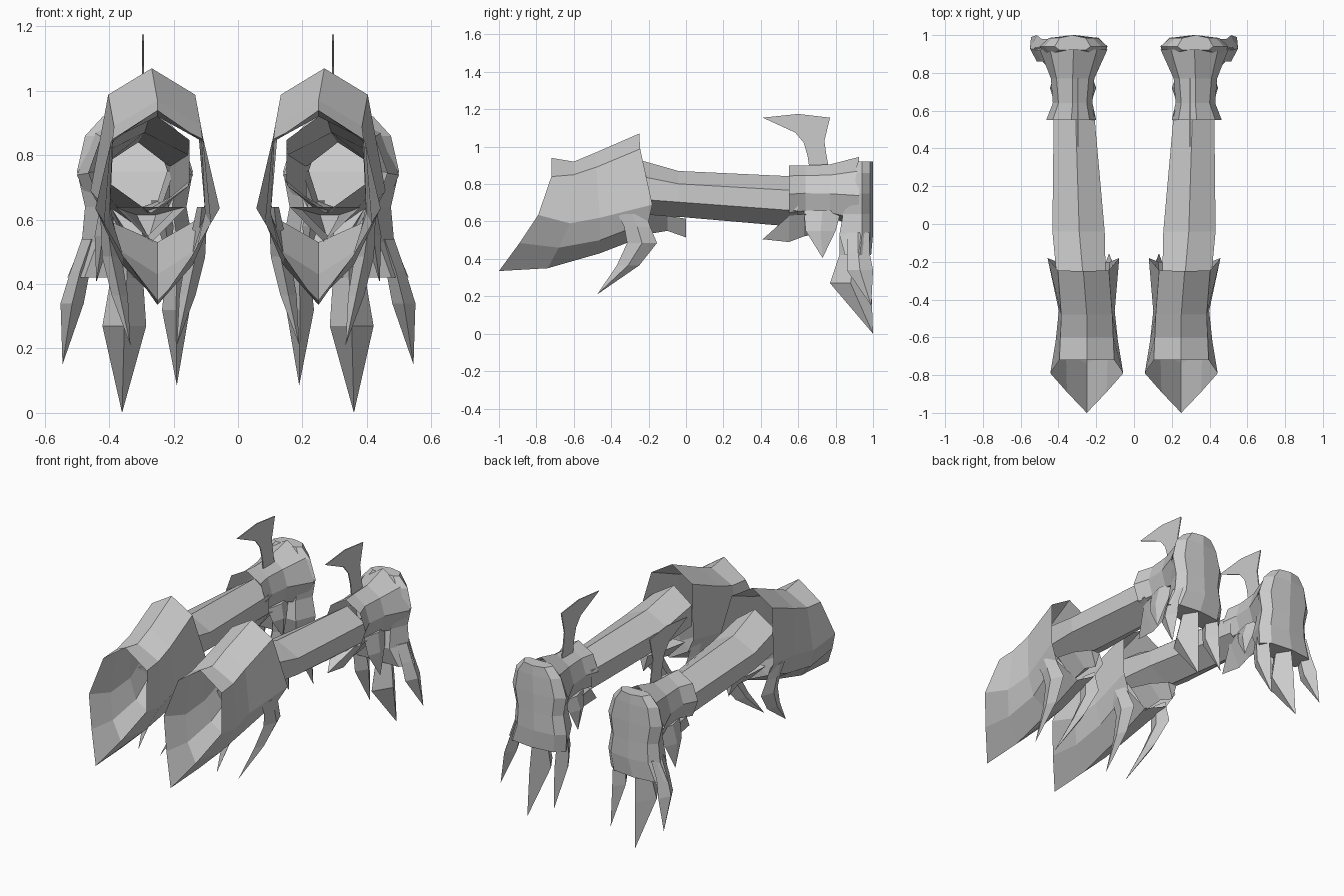
import bpy, bmesh

if "Cube" in bpy.data.objects:
    bpy.data.objects.remove(bpy.data.objects["Cube"])


def finish(name, bm):
    """Flat-shaded object, mirrored to the other arm."""
    bmesh.ops.remove_doubles(bm, verts=bm.verts, dist=0.0005)
    bmesh.ops.recalc_face_normals(bm, faces=bm.faces)
    me = bpy.data.meshes.new(name)
    bm.to_mesh(me)
    bm.free()
    ob = bpy.data.objects.new(name, me)
    bpy.context.collection.objects.link(ob)
    ob.modifiers.new("Mirror", 'MIRROR').use_mirror_merge = False
    return ob


def loft(name, rings, caps=(False, False)):
    """Skin closed rings of equal point count."""
    bm = bmesh.new()
    vs = [[bm.verts.new(p) for p in r] for r in rings]
    n = len(vs[0])
    for a, b in zip(vs, vs[1:]):
        for i in range(n):
            j = (i + 1) % n
            bm.faces.new((a[i], a[j], b[j], b[i]))
    if caps[0]:
        bm.faces.new(vs[0])
    if caps[1]:
        bm.faces.new(vs[-1])
    return finish(name, bm)


def hexring(y, x0, x1, z0, z1, top=None):
    """Six-sided arm section with a ridge on top and bottom."""
    xm, h = top or (x0 + x1) / 2, z1 - z0
    return [(xm, y, z1), (x1, y, z0 + .72 * h), (x1, y, z0 + .32 * h),
            (xm, y, z0), (x0, y, z0 + .32 * h), (x0, y, z0 + .72 * h)]


def octring(y, x0, x1, z0, z1, inset):
    """Eight-sided cuff section, widest at mid height."""
    xm, h = (x0 + x1) / 2, z1 - z0
    return [(xm, y, z1), (x1 - inset, y, z0 + .8 * h), (x1, y, z0 + .45 * h),
            (x1 - inset, y, z0 + .1 * h), (xm, y, z0), (x0 + inset, y, z0 + .1 * h),
            (x0, y, z0 + .45 * h), (x0 + inset, y, z0 + .8 * h)]


def diamond(x, y, z, hx, hy):
    return [(x - hx, y, z), (x, y - hy, z), (x + hx, y, z), (x, y + hy, z)]


def spike(name, sections):
    loft(name, [diamond(*s) for s in sections], (True, False))


# Elbow shell: half profile points (half width, y, z) from top ridge to keel
CX = .25
shell = [
    [(0, -.72, .94), (.145, -.72, .84), (.193, -.79, .635), (.105, -.89, .485), (0, -1, .335)],
    [(0, -.6, .92), (.14, -.6, .85), (.165, -.62, .59), (.11, -.68, .46), (0, -.74, .35)],
    [(.0, -.48, .97), (.135, -.48, .89), (.148, -.46, .62), (.11, -.46, .5), (0, -.46, .43)],
    [(.018, -.25, 1.07), (.135, -.245, .988), (.19, -.18, .69), (.14, -.2, .6), (0, -.2, .53)],
]
loft("elbow_shell", [
    [(CX + hx + (.018 if y > -.3 and 0 < i < 4 else 0), y, z) for i, (hx, y, z) in enumerate(r)] +
    [(CX - hx + (.018 if y > -.3 else 0), y, z) for hx, y, z in r[3:0:-1]]
    for r in shell])

# Claws under the shell
for side, s in (("inner", -1), ("outer", 1)):
    spike(side + "_elbow_claw", [
        (.262 + s * .15, -.29, .64, .015, .075), (.262 + s * .142, -.26, .57, .022, .07),
        (.262 + s * .13, -.235, .485, .03, .08), (.262 + s * .105, -.31, .365, .025, .06),
        (.262 + s * .072, -.475, .21, 0, 0)])

# Forearm tube
loft("forearm", [
    hexring(-.27, .15, .41, .62, .935, .27),
    hexring(-.04, .155, .432, .625, .87, .29),
    hexring(.6, .212, .425, .57, .84, .31)])

# Pointed flaps below the forearm
loft("elbow_flap", [
    [(.16, -.22, .64), (.268, -.22, .53), (.38, -.22, .64)],
    [(.2, -.1, .63), (.28, -.1, .55), (.36, -.1, .63)],
    [(.255, 0, .615), (.285, 0, .515), (.315, 0, .615)]], (False, True))
loft("wrist_flap", [
    [(.31, .41, .505)] * 3,
    [(.25, .55, .63), (.32, .55, .49), (.39, .55, .63)],
    [(.23, .63, .64), (.32, .63, .52), (.41, .63, .64)],
    [(.24, .8, .62), (.32, .8, .56), (.4, .8, .62)]], (False, True))

# Wrist cuff flaring towards the hand
loft("wrist_cuff", [
    octring(.55, .2, .465, .62, .9, .035), octring(.64, .22, .43, .63, .9, .03),
    octring(.77, .21, .44, .62, .905, .03), octring(.925, .14, .5, .57, .945, .055)])

# Spikes hanging from the cuff sides
spike("outer_wrist_spike", [(.4, .73, .66, .025, .1), (.42, .72, .55, .025, .08), (.44, .73, .405, 0, 0)])
spike("inner_wrist_spike", [(.245, .73, .66, .025, .1), (.225, .72, .58, .025, .07), (.21, .73, .46, 0, 0)])


# Hand hanging down at the back: broad plate with a slight central ridge
def palm(z, x0, x1, y0, y1):
    xm, k = (x0 + x1) / 2, .14 * (x1 - x0)
    return [(x0, y1 - .06, z), (x0 + k, y1 - .015, z), (xm, y1, z), (x1 - k, y1 - .015, z),
            (x1, y1 - .06, z), (x1 - k, y0, z), (x0 + k, y0, z)]


loft("hand", [
    palm(.92, .23, .42, .92, 1), palm(.86, .175, .475, .9, 1), palm(.75, .14, .5, .86, 1),
    palm(.64, .16, .475, .84, 1), palm(.53, .14, .485, .82, 1), palm(.42, .15, .53, .85, .99)],
    (True, True))

# Three finger claws: base, knuckle, widest section, tip
spike("inner_finger", [(.2, .91, .52, .045, .07), (.19, .9, .42, .035, .07),
                       (.193, .91, .32, .043, .07), (.19, .99, .085, 0, 0)])
spike("middle_finger", [(.34, .9, .54, .07, .08), (.345, .9, .42, .05, .08),
                        (.353, .88, .27, .068, .11), (.36, 1, 0, 0, 0)])
spike("outer_finger", [(.455, .92, .54, .03, .06), (.49, .92, .44, .03, .06),
                       (.515, .93, .34, .036, .07), (.545, .99, .15, 0, 0)])

# Blade fin on the wrist
fin = [(.66, .88), (.65, .95), (.63, 1.02), (.585, 1.075), (.41, 1.155), (.6, 1.175),
       (.77, 1.155), (.74, 1.03), (.75, .96), (.765, .88)]
loft("wrist_fin", [[(x, y, z) for y, z in fin] for x in (.292, .298)], (True, True))
